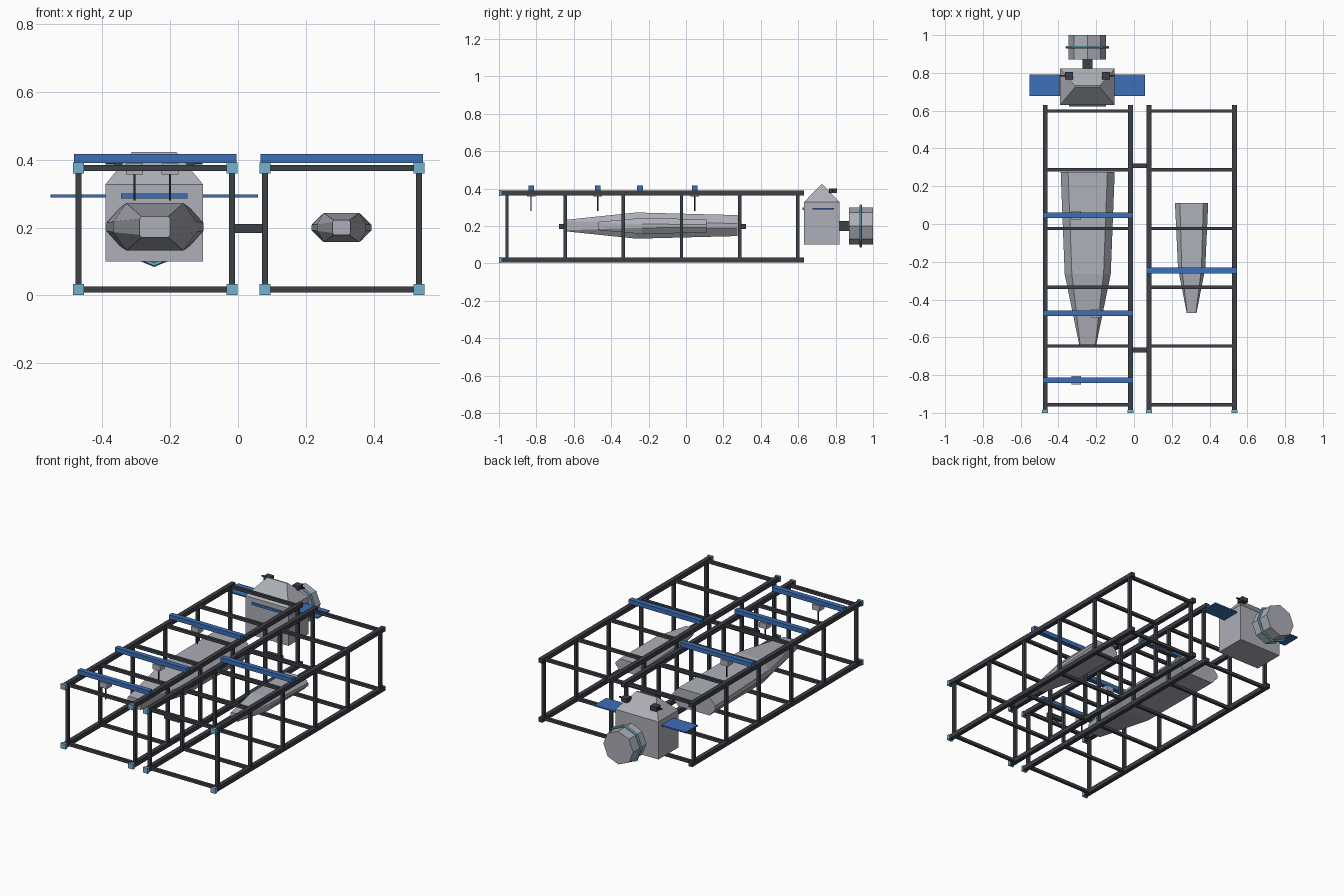
import bpy, bmesh, math
from mathutils import Matrix

cube = bpy.data.objects.get("Cube")
if cube:
    bpy.data.objects.remove(cube, do_unlink=True)


def material(name, r, g, b):
    m = bpy.data.materials.new(name)
    m.use_nodes = True
    m.diffuse_color = (r, g, b, 1)
    m.node_tree.nodes["Principled BSDF"].inputs["Base Color"].default_value = (r, g, b, 1)
    m.roughness = 0.7
    return m


DARK = material("dark steel", 0.045, 0.05, 0.06)
BLACK = material("black cable", 0.015, 0.017, 0.02)
GRAY = material("hull gray", 0.42, 0.43, 0.48)
BLUE = material("crane blue", 0.045, 0.16, 0.47)
CYAN = material("light blue", 0.17, 0.45, 0.62)


def finish(name, bm, mat):
    bmesh.ops.recalc_face_normals(bm, faces=bm.faces)
    me = bpy.data.meshes.new(name)
    bm.to_mesh(me)
    bm.free()
    me.materials.append(mat)
    ob = bpy.data.objects.new(name, me)
    bpy.context.collection.objects.link(ob)
    return ob


def boxes(name, mat, items):
    """One object made of boxes given as (centre, size)."""
    bm = bmesh.new()
    for c, s in items:
        bmesh.ops.create_cube(bm, size=1, matrix=Matrix.Translation(c) @ Matrix.Diagonal((*s, 1)))
    return finish(name, bm, mat)


def loft(name, mat, rings):
    """Skin between point rings of equal count, with closed ends."""
    bm = bmesh.new()
    vs = [[bm.verts.new(p) for p in ring] for ring in rings]
    n = len(vs[0])
    for a, b in zip(vs, vs[1:]):
        for i in range(n):
            bm.faces.new((a[i], a[(i + 1) % n], b[(i + 1) % n], b[i]))
    bm.faces.new(vs[0])
    bm.faces.new(vs[-1])
    return finish(name, bm, mat)


# Two open truss bays, side by side
Z_LOW, Z_TOP = 0.018, 0.376
RUNGS = [0.598 - 0.311 * i for i in range(6)]
for side, (x0, x1) in {"right": (-0.47, -0.018), "left": (0.08, 0.533)}.items():
    mid, wide = (x0 + x1) / 2, x1 - x0
    corners = [(x, z) for x in (x0, x1) for z in (Z_LOW, Z_TOP)]
    boxes(side + "_rails", DARK,
          [((x, -0.18, z), (0.026, 1.62, 0.026)) for x, z in corners])
    boxes(side + "_rail_caps", CYAN,
          [((x, -0.993, z), (0.032, 0.014, 0.032)) for x, z in corners])
    boxes(side + "_rungs", DARK,
          [((mid, y, z), (wide, 0.018, 0.018)) for y in RUNGS for z in (Z_LOW, Z_TOP)])
    boxes(side + "_posts", DARK,
          [((x, y, 0.197), (0.018, 0.018, 0.358)) for y in RUNGS for x in (x0, x1)])

boxes("bay_connectors", DARK,
      [((0.031, y, 0.197), (0.1, 0.024, 0.026)) for y in (0.308, -0.667)])

# Overhead cranes, three with a trolley and cable
CRANES = [(-0.244, 0.047, -0.305), (-0.244, -0.472, -0.2),
          (-0.244, -0.828, -0.305), (0.306, -0.246, None)]
for i, (x, y, tx) in enumerate(CRANES, 1):
    boxes(f"crane_beam_{i}", BLUE, [((x, y, 0.403), (0.478, 0.03, 0.026))])
    if tx is not None:
        boxes(f"crane_trolley_{i}", GRAY, [((tx, y, 0.373), (0.05, 0.046, 0.032))])
        boxes(f"crane_cable_{i}", BLACK, [((tx, y, 0.32), (0.006, 0.006, 0.08))])


# Faceted hulls under construction
def section(cx, y, cz, w, top, h, side):
    quarter = [(w, side), (top, h)]
    right = quarter + [(-a, b) for a, b in reversed(quarter)]
    pts = right + [(-a, -b) for a, b in right]
    return [(cx + a, y, cz + b) for a, b in pts]


def hull(name, cx, cz, stations):
    loft(name, GRAY, [section(cx, y, cz, *s) for y, *s in stations])


hull("large_hull", -0.245, 0.202, [
    (-0.64, 0.045, 0.04, 0.031, 0.024),
    (-0.265, 0.122, 0.084, 0.07, 0.016),
    (0.275, 0.143, 0.104, 0.056, 0.012)])
hull("small_hull", 0.305, 0.2, [
    (-0.47, 0.026, 0.023, 0.022, 0.016),
    (-0.235, 0.072, 0.052, 0.043, 0.01),
    (0.11, 0.088, 0.062, 0.035, 0.008)])

# Command module: box with a hipped roof
MX = -0.247


def rect(half, y0, y1, z):
    return [(MX - half, y0, z), (MX + half, y0, z), (MX + half, y1, z), (MX - half, y1, z)]


loft("command_module", GRAY, [rect(0.144, 0.63, 0.822, 0.1),
                              rect(0.144, 0.63, 0.822, 0.327),
                              rect(0.066, 0.724, 0.732, 0.422)])
boxes("module_window", BLUE, [((MX, 0.627, 0.293), (0.196, 0.009, 0.014))])
boxes("side_panels", BLUE,
      [((MX + s * 0.224, 0.734, 0.293), (0.164, 0.114, 0.008)) for s in (-1, 1)])
boxes("sensor_boxes", DARK,
      [((MX + s * 0.098, 0.785, 0.388), (0.042, 0.042, 0.025)) for s in (-1, 1)])
boxes("sensor_rods", BLACK,
      [((MX + s * 0.128, 0.785, 0.389), (0.03, 0.007, 0.007)) for s in (-1, 1)])

# Docking drum behind the module
boxes("docking_neck", DARK, [((MX, 0.847, 0.2), (0.052, 0.056, 0.052))])


def octagon(r, y):
    return [(MX + r * math.sin(i * math.pi / 4), y, 0.2 + r * math.cos(i * math.pi / 4))
            for i in range(8)]


loft("docking_drum", GRAY, [octagon(0.1, 0.872), octagon(0.1, 1.0)])
bpy.ops.mesh.primitive_torus_add(major_segments=8, minor_segments=6, major_radius=0.108,
                                 minor_radius=0.008, location=(MX, 0.935, 0.2),
                                 rotation=(math.pi / 2, 0, 0))
ring = bpy.context.object
ring.name = "docking_ring"
ring.data.materials.append(CYAN)
